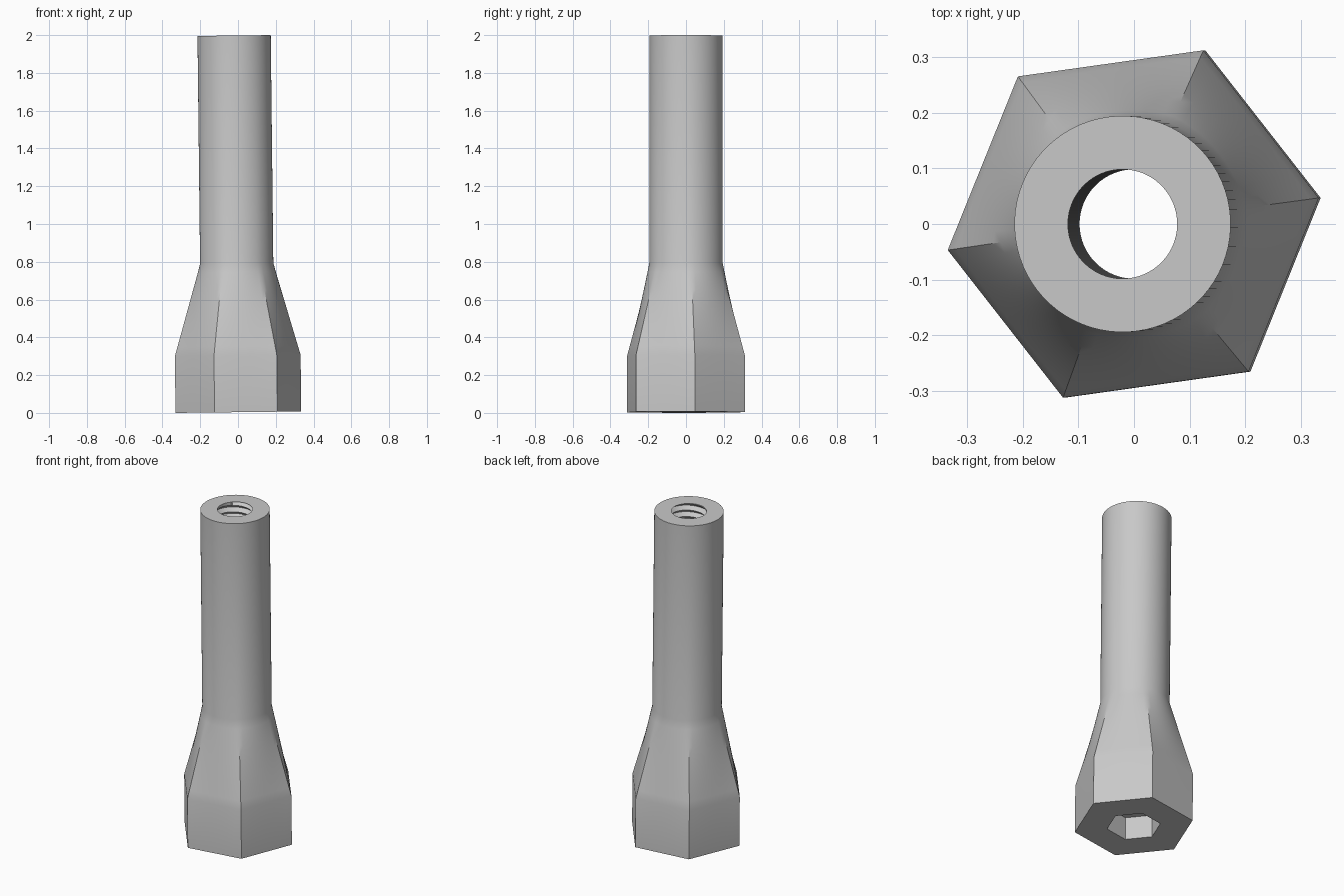
import bpy, bmesh, math
from mathutils import Matrix, Vector

cube = bpy.data.objects.get("Cube")
if cube:
    bpy.data.objects.remove(cube, do_unlink=True)

SEG = 72                      # divisible by six so hexagon corners land on points
TURN = math.radians(8)        # rotation of the hexagon
LENGTH = 1.994
LEAN = 0.0113                 # slight lean of the whole part
HEX_R, TUBE_R, BORE_R, GROOVE_R, SOCKET_R = 0.336, 0.194, 0.098, 0.12, 0.152
SOCKET_DEPTH, PITCH = 0.14, 0.04

bm = bmesh.new()


def hex_radius(r, i):
    """Distance to a hexagon's edge at step i."""
    a = (2 * math.pi * i / SEG) % (math.pi / 3) - math.pi / 6
    return r * math.cos(math.pi / 6) / math.cos(a)


def point(i, r, z):
    a = TURN + 2 * math.pi * i / SEG
    return bm.verts.new((r * math.cos(a), r * math.sin(a), z))


def ring(z, r, hex_r=None, roundness=1.0):
    """Ring between a hexagon (roundness 0) and a circle (roundness 1)."""
    return [point(i, r * roundness + (hex_radius(hex_r, i) * (1 - roundness) if hex_r else 0), z)
            for i in range(SEG)]


def loft(rings):
    for a, b in zip(rings, rings[1:]):
        for i in range(SEG):
            j = (i + 1) % SEG
            bm.faces.new((a[i], a[j], b[j], b[i]))


# outer skin: socket ceiling, hex socket, hex base, flare, tube, top rim
rings = [ring(SOCKET_DEPTH, BORE_R),
         ring(SOCKET_DEPTH, 0, SOCKET_R, 0),
         ring(0, 0, SOCKET_R, 0),
         ring(0, 0, HEX_R, 0)]
STEPS = 10
for k in range(STEPS + 1):
    t = k / STEPS
    rings.append(ring(0.3 + 0.49 * t, TUBE_R, HEX_R, t))
rings += [ring(LENGTH, TUBE_R), ring(LENGTH, BORE_R)]
loft(rings)

# internal helical thread, trimmed flat at both ends
turns = math.ceil((LENGTH - SOCKET_DEPTH) / PITCH) + 2


def helix(s, r, lift):
    z = SOCKET_DEPTH - PITCH * 1.5 + PITCH * s / SEG + lift
    if z <= SOCKET_DEPTH or z >= LENGTH:
        r, z = BORE_R, min(max(z, SOCKET_DEPTH), LENGTH)
    return point(s, r, z)


count = turns * SEG
crest = [helix(s, BORE_R, 0) for s in range(count + SEG + 1)]
groove = [helix(s, GROOVE_R, PITCH / 2) for s in range(count + 1)]
for s in range(count):
    bm.faces.new((crest[s], crest[s + 1], groove[s + 1], groove[s]))
    bm.faces.new((groove[s], groove[s + 1], crest[s + 1 + SEG], crest[s + SEG]))

bmesh.ops.remove_doubles(bm, verts=bm.verts[:], dist=0.0001)
bmesh.ops.recalc_face_normals(bm, faces=bm.faces[:])

# lean the part and set its lowest corner on the ground
bm.transform(Matrix.Translation(Vector((0.002, 0, HEX_R * LEAN)))
             @ Matrix.Rotation(-LEAN, 4, 'Y'))

mesh = bpy.data.meshes.new("threaded_standoff")
bm.to_mesh(mesh)
bm.free()
body = bpy.data.objects.new("threaded_standoff", mesh)
bpy.context.collection.objects.link(body)

grey = bpy.data.materials.new("plain_grey")
grey.use_nodes = True
colour = (0.58, 0.58, 0.58, 1)
grey.diffuse_color = colour
grey.node_tree.nodes["Principled BSDF"].inputs["Base Color"].default_value = colour
mesh.materials.append(grey)

bpy.ops.object.select_all(action='DESELECT')
body.select_set(True)
bpy.context.view_layer.objects.active = body
bpy.ops.object.shade_smooth_by_angle(angle=math.radians(30))
